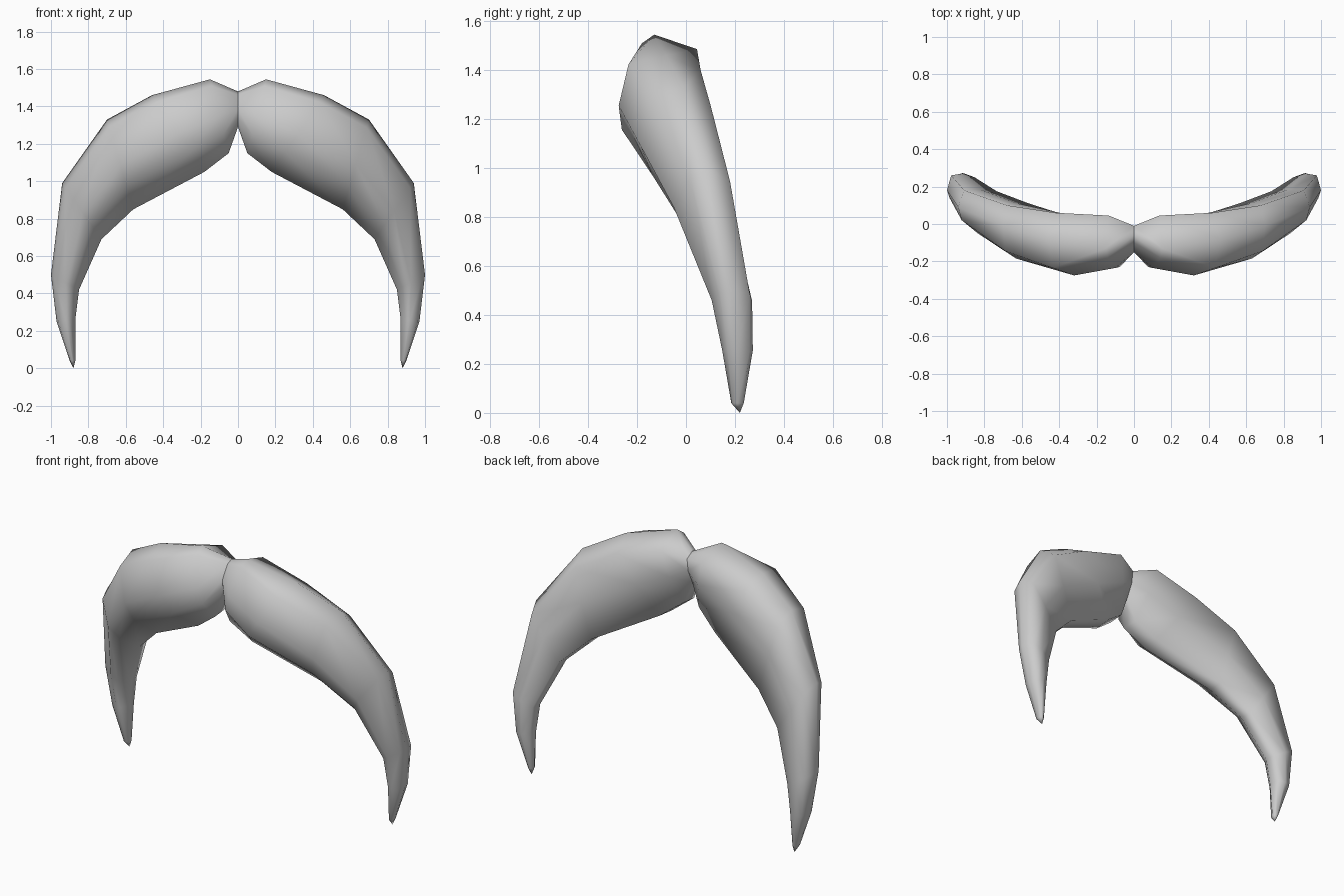
import bpy, bmesh, math
from mathutils import Vector

if "Cube" in bpy.data.objects:
    bpy.data.objects.remove(bpy.data.objects["Cube"])

# Fractions from the outer edge to the inner edge for the eight section corners:
# ridge, front top, front bulge, front low, inner front, inner back, back middle, back top
T = (0.0, 0.09, 0.5, 0.74, 1.0, 0.98, 0.55, 0.15)

# Stations from the centre seam to the tip:
# outer edge (x, z), inner edge (x, z), then the y of each section corner
STATIONS = [
    ((0.00, 1.48), (0.00, 1.29), (-0.06, -0.10, -0.15, -0.145, -0.11, -0.06, -0.02, -0.01)),
    ((0.15, 1.545), (0.05, 1.15), (-0.13, -0.18, -0.235, -0.23, -0.15, -0.05, 0.02, 0.045)),
    ((0.46, 1.46), (0.18, 1.05), (-0.08, -0.235, -0.275, -0.262, -0.12, -0.01, 0.04, 0.06)),
    ((0.70, 1.33), (0.56, 0.85), (-0.01, -0.145, -0.185, -0.14, 0.02, 0.11, 0.11, 0.10)),
    ((0.94, 0.99), (0.73, 0.69), (0.09, 0.02, -0.05, -0.01, 0.10, 0.175, 0.185, 0.18)),
    ((1.00, 0.50), (0.85, 0.42), (0.18, 0.14, 0.105, 0.12, 0.18, 0.25, 0.27, 0.26)),
    ((0.97, 0.25), (0.87, 0.26), (0.21, 0.17, 0.148, 0.155, 0.19, 0.25, 0.273, 0.26)),
    ((0.90, 0.04), (0.87, 0.04), (0.21, 0.19, 0.185, 0.19, 0.21, 0.225, 0.236, 0.23)),
]
N = len(T)

# Loft one half through the sections
bm = bmesh.new()
rings = []
for (ox, oz), (ix, iz), ys in STATIONS:
    rings.append([bm.verts.new((ox + (ix - ox) * t, y, oz + (iz - oz) * t))
                  for t, y in zip(T, ys)])
for r0, r1 in zip(rings, rings[1:]):
    for k in range(N):
        n = (k + 1) % N
        bm.faces.new((r0[k], r0[n], r1[n], r1[k]))

# Pointed tip
tip = bm.verts.new((0.88, 0.22, 0.0))
for k in range(N):
    bm.faces.new((rings[-1][k], rings[-1][(k + 1) % N], tip))

# Normals point outwards: the ridge faces must look up
bmesh.ops.recalc_face_normals(bm, faces=bm.faces)
top = max(rings[2][0].link_faces, key=lambda f: f.calc_center_median().z)
if top.normal.z < 0:
    bmesh.ops.reverse_faces(bm, faces=bm.faces)

mesh = bpy.data.meshes.new("moustache")
bm.to_mesh(mesh)
bm.free()
hair = bpy.data.objects.new("moustache", mesh)
bpy.context.collection.objects.link(hair)

# Plain grey hair colour
grey = bpy.data.materials.new("light_grey")
grey.diffuse_color = (0.6, 0.6, 0.6, 1)
grey.use_nodes = True
grey.node_tree.nodes["Principled BSDF"].inputs["Base Color"].default_value = grey.diffuse_color
mesh.materials.append(grey)

# Smooth shading, then mirror to the other side with a crisp seam
bpy.context.view_layer.objects.active = hair
hair.select_set(True)
bpy.ops.object.shade_smooth_by_angle(angle=math.radians(80))
mirror = hair.modifiers.new("mirror", 'MIRROR')
mirror.use_axis[0] = True
mirror.use_mirror_merge = False
